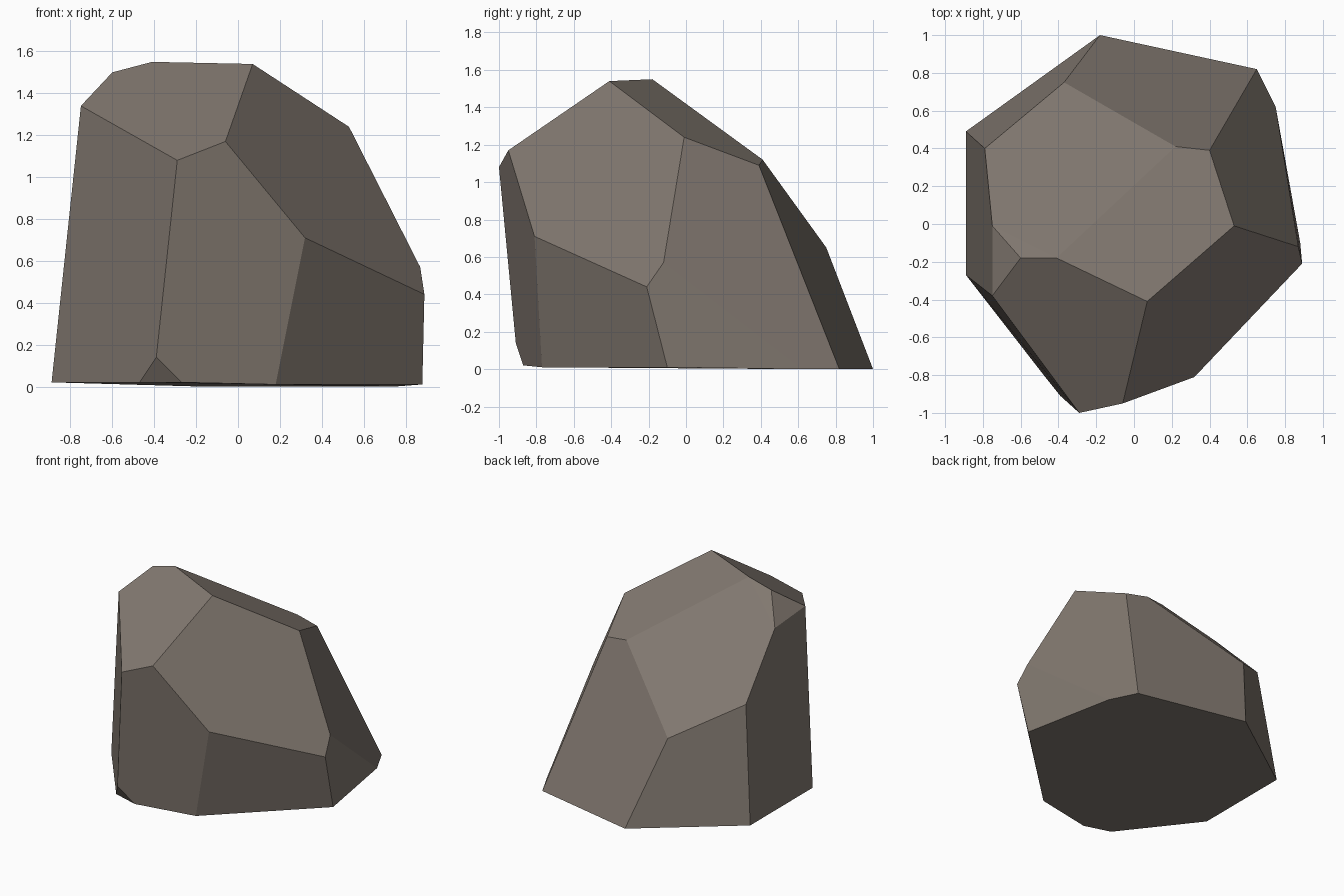
import bpy
import bmesh
import math

# Remove the default object
default_cube = bpy.data.objects.get("Cube")
if default_cube:
    bpy.data.objects.remove(default_cube, do_unlink=True)


def make_material(name, colour):
    mat = bpy.data.materials.new(name)
    mat.use_nodes = True
    mat.diffuse_color = colour
    mat.node_tree.nodes["Principled BSDF"].inputs["Base Color"].default_value = colour
    return mat


def make_faceted_stone(name, rings, material):
    """Wrap a convex shell around rings of corners and merge nearly flat facets."""
    bm = bmesh.new()
    for ring in rings:
        for corner in ring:
            bm.verts.new(corner)
    hull = bmesh.ops.convex_hull(bm, input=bm.verts[:], use_existing_faces=False)
    loose = {v for v in hull["geom_interior"] + hull["geom_unused"]
             if isinstance(v, bmesh.types.BMVert)}
    bmesh.ops.delete(bm, geom=list(loose), context="VERTS")
    bmesh.ops.dissolve_limit(bm, angle_limit=math.radians(2.5),
                             verts=bm.verts[:], edges=bm.edges[:])
    bmesh.ops.recalc_face_normals(bm, faces=bm.faces[:])
    mesh = bpy.data.meshes.new(name)
    bm.to_mesh(mesh)
    bm.free()
    mesh.materials.append(material)
    stone = bpy.data.objects.new(name, mesh)
    bpy.context.collection.objects.link(stone)
    return stone


# Footprint, counter-clockwise from the back
footprint = [
    (-.18, 1, 0), (-.89, .49, .02), (-.89, -.27, .02),
    (-.47, -.81, .02), (-.27, -.87, .02), (.18, -.77, .01),
    (.88, -.1, .01), (.75, .62, 0), (.65, .82, 0),
]

# Corners around the sides
belt = [
    (-.37, .75, .65), (-.79, .4, .89), (-.39, -.91, .14),
    (.32, -.81, .71), (.89, -.21, .44), (.87, -.12, .57),
]

# Corners where the sides turn over into the top
shoulder = [
    (-.29, -1, 1.08), (-.06, -.95, 1.17), (.53, -.01, 1.24),
    (.4, .39, 1.09), (.22, .41, 1.12), (-.75, -.01, 1.31),
]

# Highest corners
crown = [
    (-.75, -.38, 1.34), (-.6, -.18, 1.5), (-.41, -.18, 1.55), (.07, -.41, 1.54),
]

stone_grey = make_material("warm_grey_stone", (.22, .187, .16, 1))
make_faceted_stone("boulder", [footprint, belt, shoulder, crown], stone_grey)
